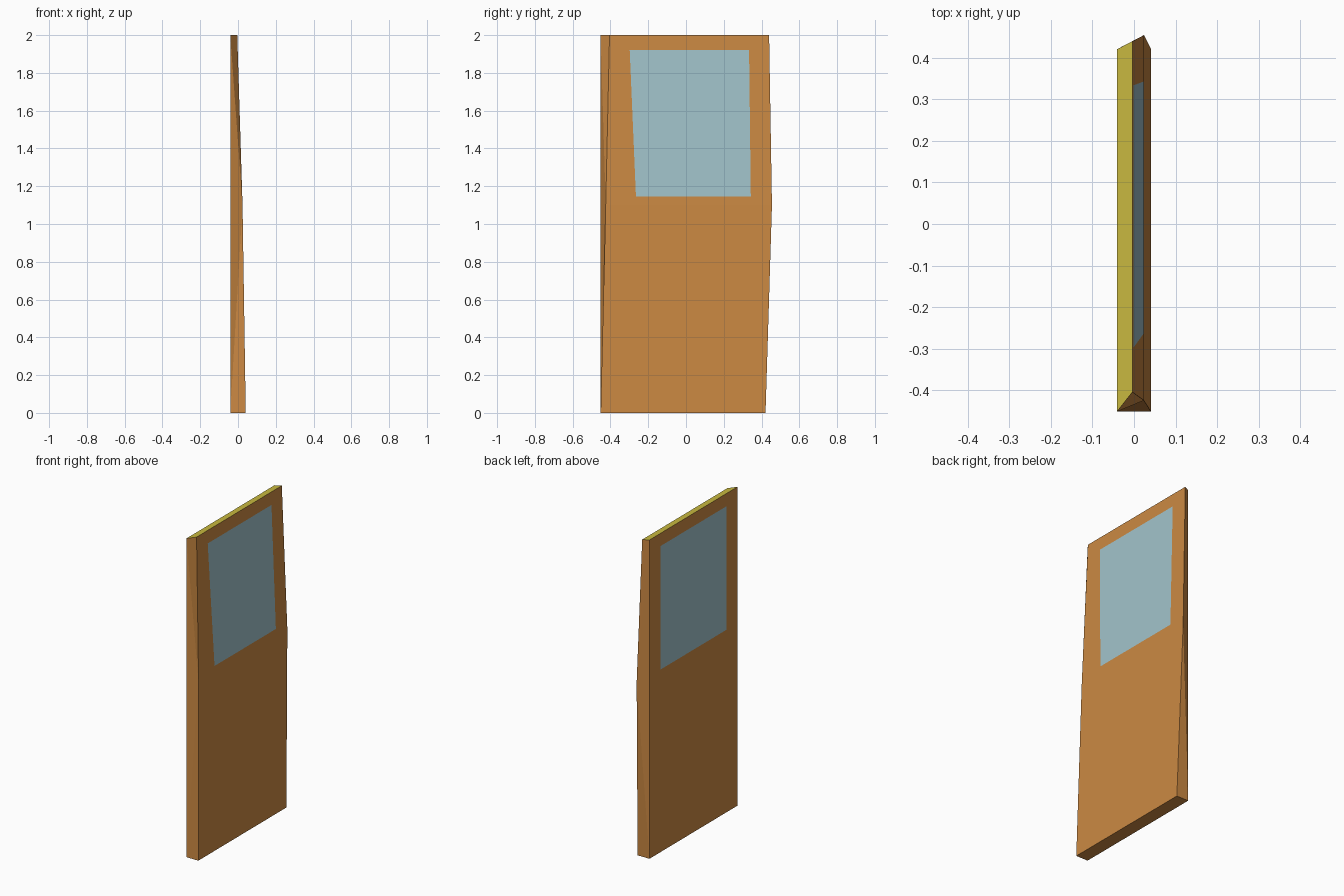
import bpy

if "Cube" in bpy.data.objects:
    bpy.data.objects.remove(bpy.data.objects["Cube"])


def material(name, rgb):
    m = bpy.data.materials.new(name)
    m.diffuse_color = (*rgb, 1.0)
    m.use_nodes = True
    m.node_tree.nodes["Principled BSDF"].inputs["Base Color"].default_value = m.diffuse_color
    return m


orange = material("orange_panel", (0.60, 0.25, 0.055))
yellow = material("yellow_top", (0.58, 0.48, 0.05))
glass = material("window_glass", (0.36, 0.55, 0.60))


def build(name, verts, faces, mats):
    me = bpy.data.meshes.new(name)
    me.from_pydata(verts, [], faces)
    for m in mats:
        me.materials.append(m)
    ob = bpy.data.objects.new(name, me)
    bpy.context.collection.objects.link(ob)
    return ob


IN_X, OUT_X, BELT_X, TOP_X = -0.041, 0.041, 0.024, -0.004
BELT_Z, TOP_Z = 1.1, 2.0
WIN_LO, WIN_HI = 1.145, 1.92


def outer_x(z):
    # x of the leaning upper half of the outer skin
    return BELT_X + (TOP_X - BELT_X) * (z - BELT_Z) / (TOP_Z - BELT_Z)


# Each level is a pair of corners (-y side, +y side)
def pair(x, y0, y1, z):
    return [(x, y0, z), (x, y1, z)]


outer = (pair(OUT_X, -0.452, 0.421, 0) + pair(BELT_X, -0.425, 0.455, BELT_Z)
         + pair(TOP_X, -0.405, 0.44, TOP_Z))                       # 0-5
inner = (pair(IN_X, -0.452, 0.421, 0) + pair(IN_X, -0.452, 0.421, BELT_Z)
         + pair(IN_X, -0.452, 0.421, TOP_Z))                       # 6-11
win_out = (pair(outer_x(WIN_LO), -0.265, 0.343, WIN_LO)
           + pair(outer_x(WIN_HI), -0.298, 0.334, WIN_HI))         # 12-15
win_in = (pair(IN_X, -0.345, 0.31, WIN_LO)
          + pair(IN_X, -0.345, 0.31, WIN_HI))                      # 16-19


def loop_quads(a, b):
    # ring of quads between two four-corner loops
    return [(a[i], a[(i + 1) % 4], b[(i + 1) % 4], b[i]) for i in range(4)]


out_loop, in_loop = [2, 3, 5, 4], [9, 8, 10, 11]
wo, wi = [12, 13, 15, 14], [17, 16, 18, 19]

# Door panel: skins with a window opening, two ends, bottom, top
faces = [(0, 1, 3, 2), (7, 6, 8, 9)]
faces += loop_quads(out_loop, wo) + loop_quads(in_loop, wi)
faces += loop_quads(wo, [16, 17, 19, 18])
faces += [(6, 0, 2), (6, 2, 8), (8, 2, 10), (2, 4, 10)]
faces += [(1, 7, 3), (7, 9, 3), (9, 11, 3), (3, 11, 5)]
faces += [(6, 7, 1, 0), (4, 5, 11, 10)]
door = build("door_panel", outer + inner + win_out + win_in, faces,
             [orange, yellow])
door.data.polygons[len(faces) - 1].material_index = 1

# Window pane, flush with both skins
pane_faces = [(0, 1, 3, 2), (5, 4, 6, 7)]
build("window_pane", win_out + win_in, pane_faces, [glass])
